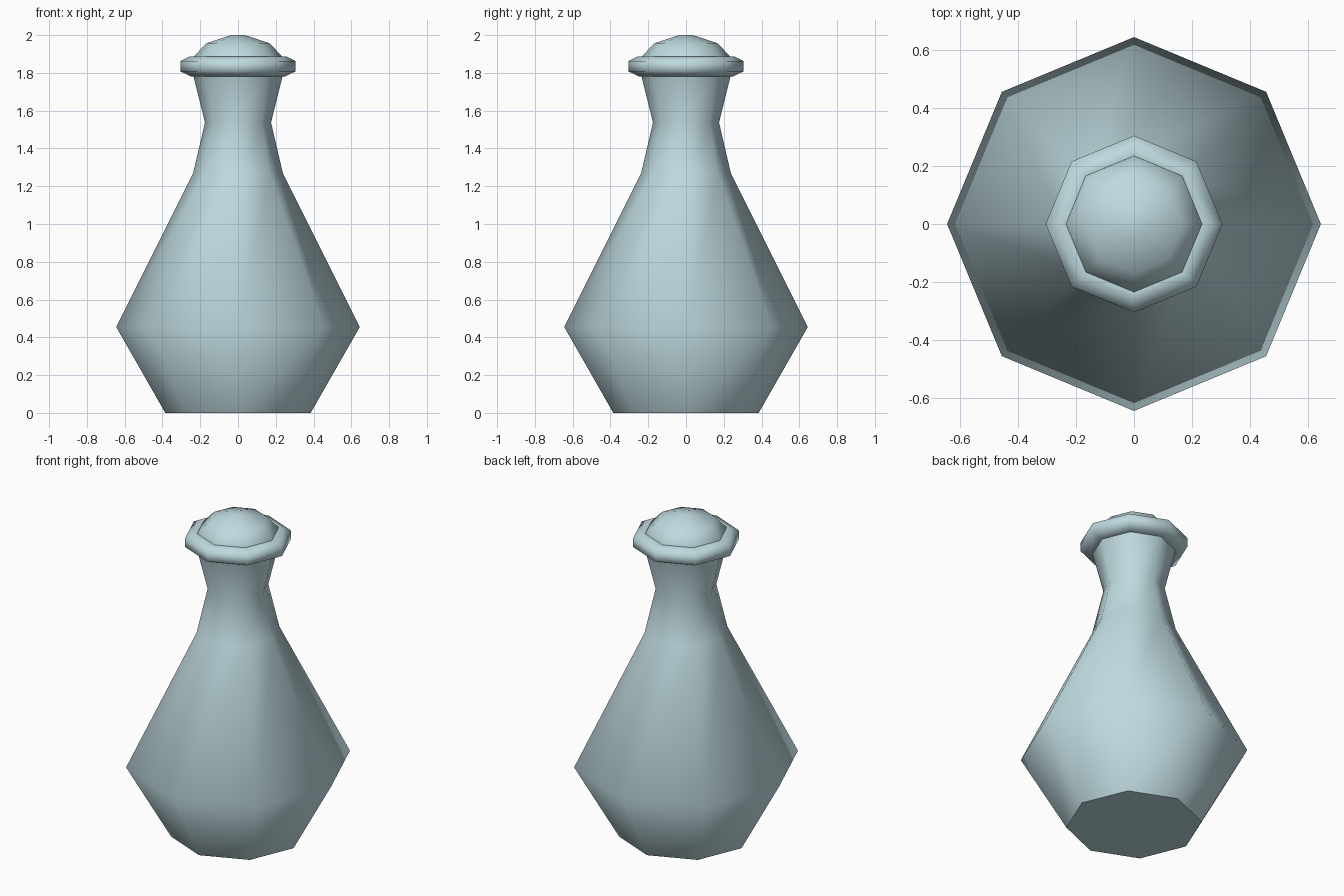
import bpy, bmesh, math

if "Cube" in bpy.data.objects:
    bpy.data.objects.remove(bpy.data.objects["Cube"])

SIDES = 8

glass = bpy.data.materials.new("pale blue glass")
glass.diffuse_color = (0.52, 0.70, 0.74, 1.0)
glass.use_nodes = True
glass.node_tree.nodes["Principled BSDF"].inputs["Base Color"].default_value = glass.diffuse_color


def lathe(name, profile, angle, closed=False):
    """Spin (radius, z) points into an eight-sided part with a corner on +x."""
    bm = bmesh.new()
    rings = [[bm.verts.new((r * math.cos(math.tau * i / SIDES),
                            r * math.sin(math.tau * i / SIDES), z))
              for i in range(SIDES)] for r, z in profile]
    pairs = list(zip(rings, rings[1:]))
    if closed:
        pairs.append((rings[-1], rings[0]))
    else:
        bm.faces.new(rings[0][::-1])
        bm.faces.new(rings[-1])
    for low, high in pairs:
        for i in range(SIDES):
            j = (i + 1) % SIDES
            bm.faces.new((low[i], low[j], high[j], high[i]))
    bmesh.ops.recalc_face_normals(bm, faces=bm.faces)
    # Smooth faces, with only the strong creases kept sharp
    for f in bm.faces:
        f.smooth = True
    for e in bm.edges:
        e.smooth = e.calc_face_angle(0) < math.radians(angle)
    mesh = bpy.data.meshes.new(name)
    bm.to_mesh(mesh)
    bm.free()
    mesh.materials.append(glass)
    obj = bpy.data.objects.new(name, mesh)
    bpy.context.collection.objects.link(obj)
    return obj


# Flask body: flat base, wide belly, pinched and flared neck
lathe("flask_body", [(0.385, 0.0), (0.645, 0.455), (0.238, 1.267),
                     (0.175, 1.537), (0.24, 1.80)], 59)

# Rolled lip around the mouth
lathe("lip_ring", [(0.22, 1.785), (0.25, 1.782), (0.305, 1.808), (0.305, 1.862),
                   (0.255, 1.888), (0.235, 1.886)], 75, closed=True)

# Domed stopper
lathe("stopper", [(0.238, 1.80), (0.238, 1.882), (0.168, 1.957), (0.036, 2.0)], 50)
